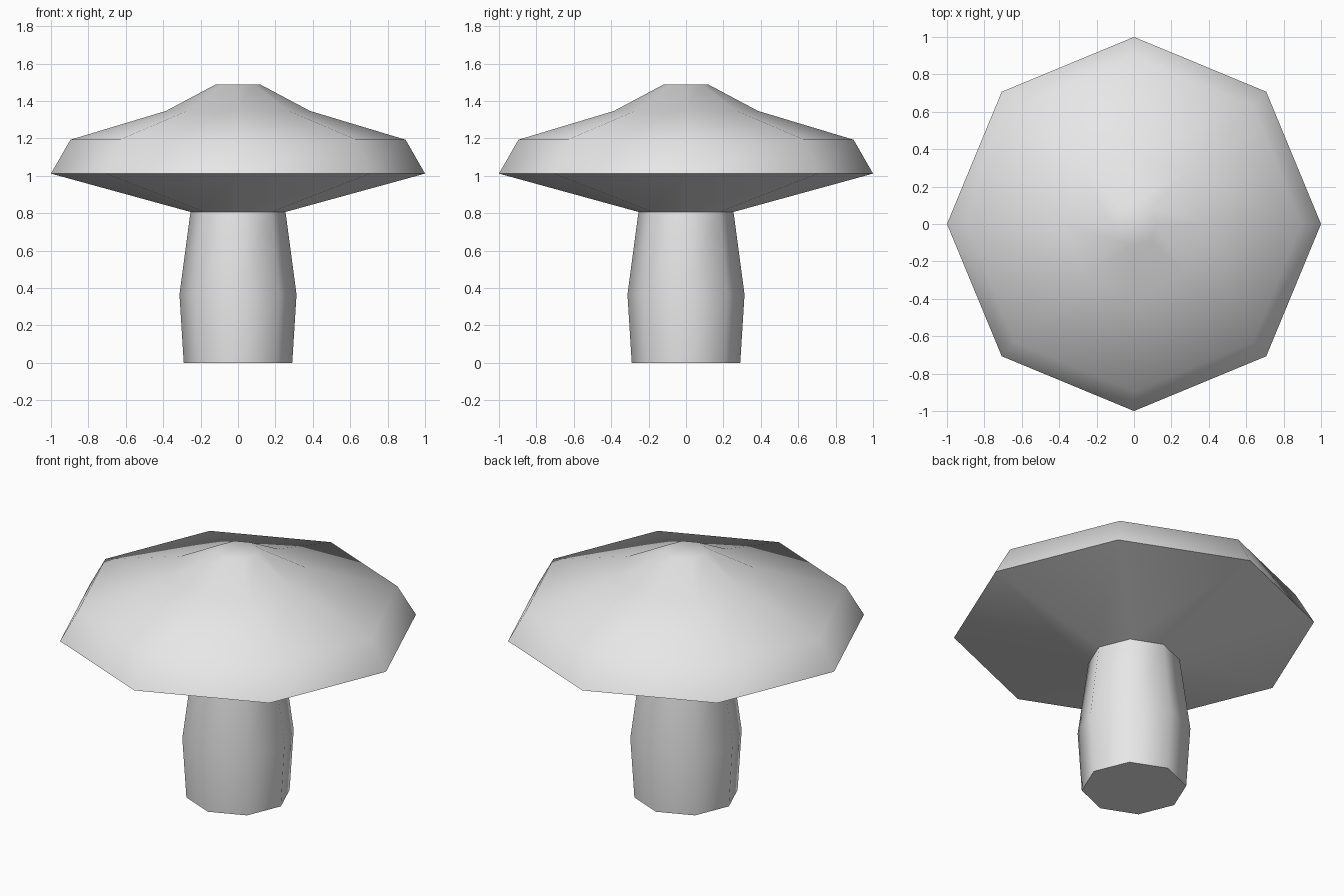
import bpy, bmesh, math

SIDES = 8

cube = bpy.data.objects.get("Cube")
if cube:
    bpy.data.objects.remove(cube, do_unlink=True)

grey = bpy.data.materials.new("light_grey")
grey.use_nodes = True
colour = (0.8, 0.8, 0.8, 1.0)
grey.diffuse_color = colour
grey.node_tree.nodes["Principled BSDF"].inputs["Base Color"].default_value = colour


def lathe(name, profile, close_bottom=False, close_top=False):
    """Turn a (radius, height) profile, listed bottom to top, into a faceted solid."""
    bm = bmesh.new()
    rings = []
    for radius, z in profile:
        angles = [math.tau * i / SIDES for i in range(SIDES)]
        rings.append([bm.verts.new((radius * math.cos(a), radius * math.sin(a), z))
                      for a in angles])
    for low, high in zip(rings, rings[1:]):
        for i in range(SIDES):
            j = (i + 1) % SIDES
            bm.faces.new((low[i], low[j], high[j], high[i]))
    if close_bottom:
        bm.faces.new(rings[0][::-1])
    if close_top:
        bm.faces.new(rings[-1])
    mesh = bpy.data.meshes.new(name)
    bm.to_mesh(mesh)
    bm.free()
    mesh.materials.append(grey)
    obj = bpy.data.objects.new(name, mesh)
    bpy.context.collection.objects.link(obj)
    # Soft facets, with crisp edges at the rim, the joint and the base
    bpy.ops.object.select_all(action='DESELECT')
    obj.select_set(True)
    bpy.context.view_layer.objects.active = obj
    bpy.ops.object.shade_smooth_by_angle(angle=math.radians(55))
    return obj


# Stem, slightly swollen below the middle
lathe("stem", [(0.29, 0), (0.313, 0.365), (0.254, 0.807)], close_bottom=True)

# Cap: sloping underside, wide rim, stepped dome with a small flat top
lathe("cap", [(0.254, 0.807), (1.0, 1.012), (0.896, 1.193),
              (0.385, 1.347), (0.12, 1.488)], close_top=True)
